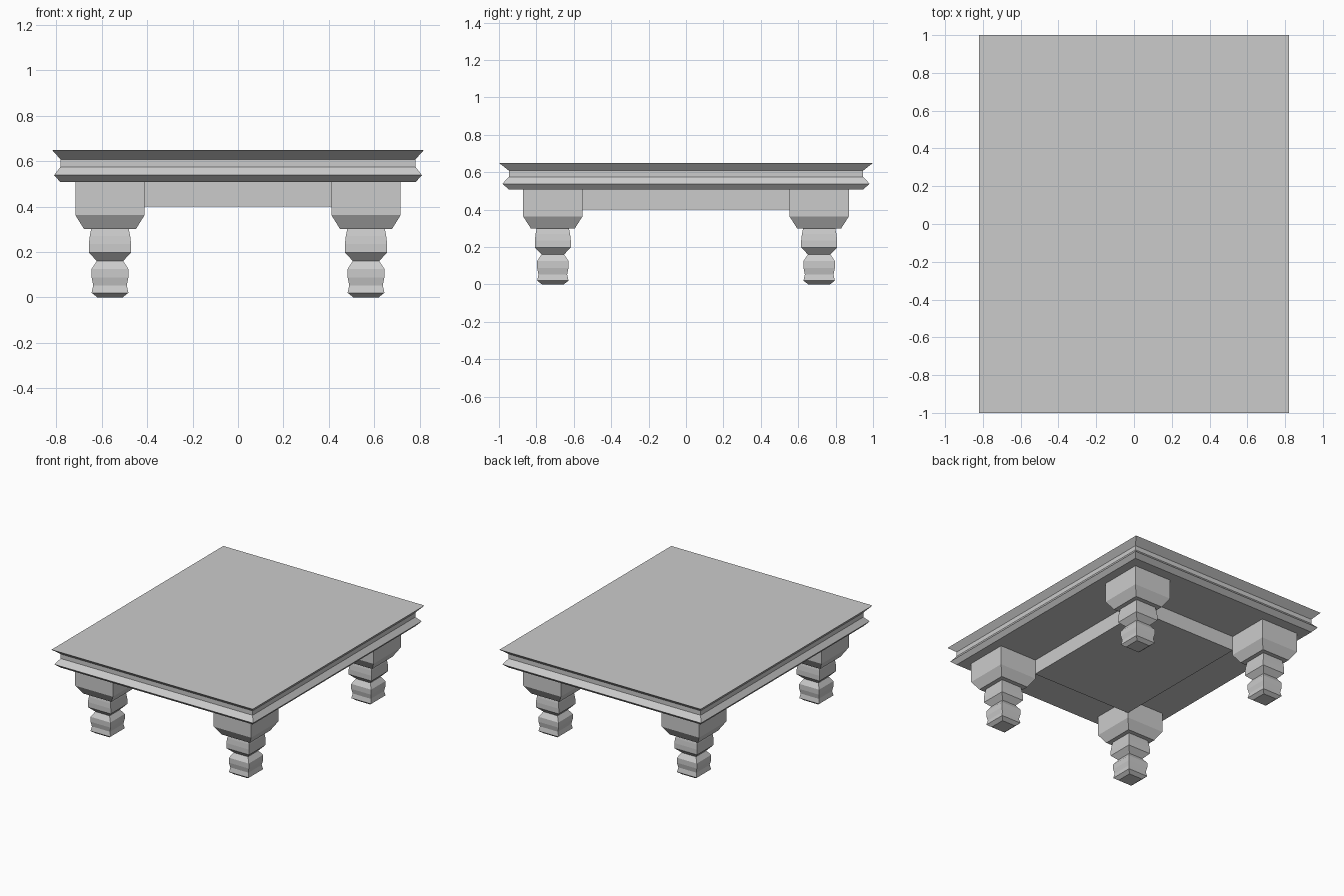
import bpy, bmesh

if "Cube" in bpy.data.objects:
    bpy.data.objects.remove(bpy.data.objects["Cube"])


def square_loft(name, profile, center=(0, 0)):
    """Stack rectangular rings (z, half_x, half_y) into a closed solid."""
    bm = bmesh.new()
    cx, cy = center
    rings = []
    for z, hx, hy in profile:
        rings.append([bm.verts.new((cx + sx * hx, cy + sy * hy, z))
                      for sx, sy in ((-1, -1), (1, -1), (1, 1), (-1, 1))])
    for low, high in zip(rings, rings[1:]):
        for i in range(4):
            j = (i + 1) % 4
            bm.faces.new((low[i], low[j], high[j], high[i]))
    bm.faces.new(rings[0][::-1])
    bm.faces.new(rings[-1])
    bmesh.ops.recalc_face_normals(bm, faces=bm.faces)
    mesh = bpy.data.meshes.new(name)
    bm.to_mesh(mesh)
    bm.free()
    obj = bpy.data.objects.new(name, mesh)
    bpy.context.collection.objects.link(obj)
    return obj


# Moulded table top
square_loft("table_top", [
    (0.508, 0.783, 0.947), (0.538, 0.81, 0.982), (0.575, 0.782, 0.947),
    (0.608, 0.782, 0.947), (0.65, 0.82, 1.0)])

# Solid apron between the legs
square_loft("apron", [(0.40, 0.412, 0.556), (0.508, 0.412, 0.556)])

# Turned-looking square legs: (z, half width)
leg_profile = [
    (0.0, 0.056), (0.02, 0.081), (0.053, 0.074), (0.088, 0.081),
    (0.125, 0.081), (0.16, 0.058), (0.197, 0.093), (0.235, 0.093),
    (0.27, 0.089), (0.30, 0.083)]
block_profile = [(0.30, 0.114), (0.363, 0.153), (0.508, 0.153)]

for side, sx in (("left", -1), ("right", 1)):
    for end, sy in (("front", -1), ("back", 1)):
        for part, prof in (("leg", leg_profile), ("leg_block", block_profile)):
            square_loft(f"{end}_{side}_{part}",
                        [(z, h, h * 1.035) for z, h in prof],
                        (sx * 0.564, sy * 0.712))
